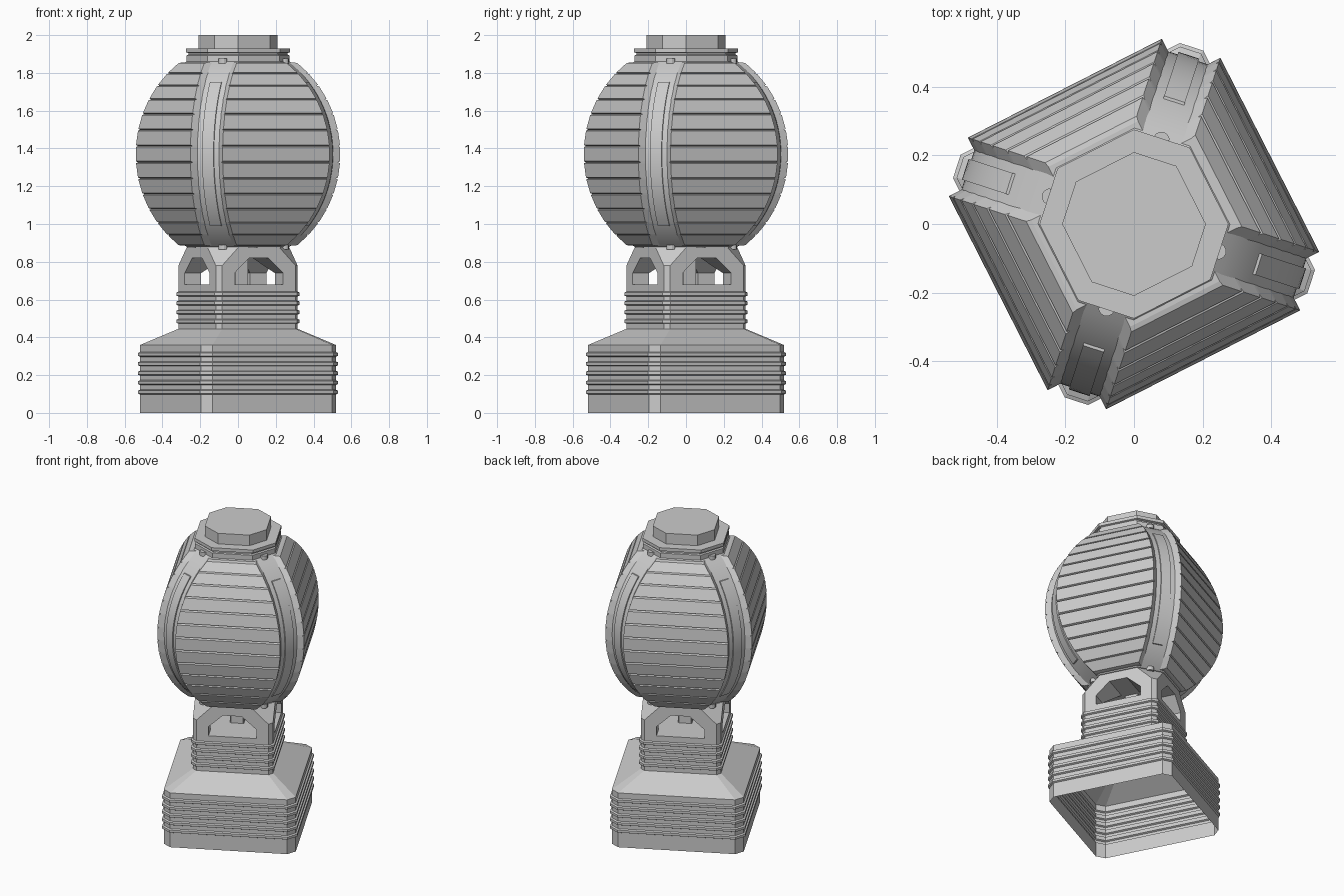
import bpy, bmesh
from math import radians, sqrt, sin, cos, pi

if "Cube" in bpy.data.objects:
    bpy.data.objects.remove(bpy.data.objects["Cube"])

TURN = radians(27)      # whole lamp is turned about z
W = 0.085               # half width of the corner bands
ARC, MID = 0.605, 1.37  # bulb arc radius and centre height
SPAN = radians(54.3)


def make(name, bm, turn=0.0, smooth=False):
    me = bpy.data.meshes.new(name)
    bm.to_mesh(me)
    bm.free()
    ob = bpy.data.objects.new(name, me)
    bpy.context.collection.objects.link(ob)
    ob.rotation_euler.z = TURN + turn
    if smooth:
        bpy.context.view_layer.objects.active = ob
        bpy.ops.object.select_all(action='DESELECT')
        ob.select_set(True)
        bpy.ops.object.shade_smooth_by_angle(angle=radians(20))
    return ob


def loft(rings, caps=True):
    bm = bmesh.new()
    rows = [[bm.verts.new(p) for p in r] for r in rings]
    n = len(rows[0])
    for a, b in zip(rows, rows[1:]):
        for i in range(n):
            j = (i + 1) % n
            bm.faces.new((a[i], a[j], b[j], b[i]))
    if caps:
        bm.faces.new(rows[0][::-1])
        bm.faces.new(rows[-1])
        bmesh.ops.recalc_face_normals(bm, faces=bm.faces)
    return bm


def octo(s, c, z):
    """Square of half size s with corners cut by c, counter-clockwise."""
    k = s - c
    return [(s, -k, z), (s, k, z), (k, s, z), (-k, s, z),
            (-s, k, z), (-s, -k, z), (-k, -s, z), (k, -s, z)]


def band(a):
    """Radius along the diagonal and height at arc angle a."""
    return 0.51 - ARC * (1 - cos(a)), MID + ARC * sin(a)


def ribbed(s, c, heights):
    out = []
    for z in heights:
        for dz, o in ((-.013, 0), (-.008, .01), (.008, .01), (.013, 0)):
            out.append(octo(s + o, c + .59 * o, z + dz))
    return out


# Base and neck: one open-bottomed ribbed shell
rings = [octo(.4, .045, 0)]
rings += ribbed(.4, .045, [.11 + .05 * i for i in range(5)])
rings += [octo(.4, .045, .36), octo(.243, .025, .445)]
rings += ribbed(.243, .025, [.485 + .048 * i for i in range(4)])
rings += [octo(.243, .025, .66)]
make("base_shell", loft(rings, caps=False))

# Windowed frame below the bulb, cut through both ways
frame = make("window_frame", loft([octo(.243, .025, .66), octo(.243, .025, .78),
                                   octo(.243, .12, .875)]))
outline = [(-.145, .68), (.145, .68), (.145, .74), (.057, .82), (-.057, .82), (-.145, .74)]
for k in range(2):
    cutter = make("window_cutter", loft([[(x, y, z) for x, z in outline] for y in (-.4, .4)]),
                  turn=k * pi / 2)
    cutter.hide_render = True
    mod = frame.modifiers.new("window", 'BOOLEAN')
    mod.operation, mod.object, mod.solver = 'DIFFERENCE', cutter, 'EXACT'
    bpy.context.view_layer.update()
    bpy.context.view_layer.objects.active = frame
    bpy.ops.object.modifier_apply(modifier=mod.name)
    bpy.data.objects.remove(cutter)
make("centre_post", loft([octo(.042, .005, .67), octo(.042, .005, .84)]))

# Bulb core with four smooth corner bands
rings = []
for i in range(33):
    r, z = band(-SPAN + 2 * SPAN * i / 32)
    s = (r + W) / sqrt(2)
    rings.append(octo(s, W * sqrt(2), z))
make("bulb_core", loft(rings), smooth=True)

# Grooved side panels
N = 13
profile = []
for i in range(N):
    a0 = -SPAN * .98 + 2 * SPAN * .98 * i / N
    a1 = a0 + 2 * SPAN * .98 / N
    profile += [(a0, .013), (a0 + .009, .025), (a1 - .009, .025)]
profile.append((a1, .013))
panel_rings = []
for a, d in profile:
    r, z = band(a)
    s, y = (r + W) / sqrt(2), (r - W) / sqrt(2) + .018
    panel_rings.append([(s - .025, -y, z), (s + d, -y, z), (s + d, y, z), (s - .025, y, z)])

# Raised bars along the corner bands
bar_rings = []
for i in range(21):
    r, z = band(radians(-39 + 78 * i / 20))
    bar_rings.append([(r - .02, -.032, z), (r + .008, -.032, z),
                      (r + .008, .032, z), (r - .02, .032, z)])

for k in range(4):
    make(f"side_panel_{k + 1}", loft(panel_rings), turn=k * pi / 2)
    make(f"band_bar_{k + 1}", loft(bar_rings), turn=pi / 4 + k * pi / 2, smooth=True)
    # Small pins where the bands meet the frame and cap
    for tag, z0, z1 in (("lower", .865, .89), ("upper", 1.85, 1.875)):
        pin = [[(.258 + .024 * cos(t * pi / 6), .024 * sin(t * pi / 6), z) for t in range(12)]
               for z in (z0, z1)]
        make(f"{tag}_pin_{k + 1}", loft(pin), turn=pi / 4 + k * pi / 2)

# Stepped collar and top knob
make("cap_collar", loft([octo(s, .121, z) for s, z in (
    (.243, 1.86), (.243, 1.893), (.236, 1.897), (.236, 1.905), (.246, 1.909), (.246, 1.93))]))
make("cap_knob", loft([octo(.187, .092, 1.92), octo(.187, .092, 2.0)]))
